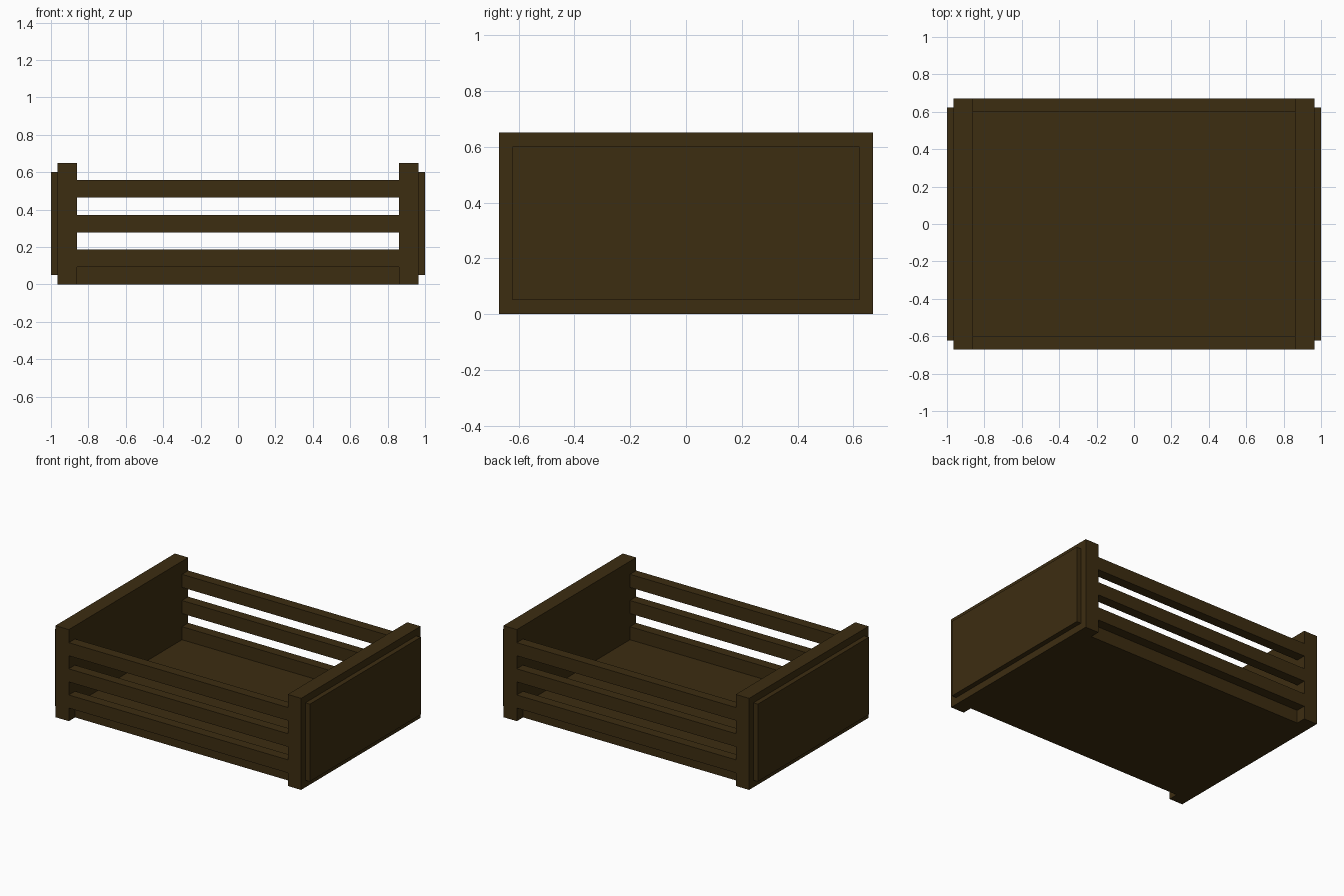
import bpy
import bmesh
from mathutils import Matrix, Vector

if "Cube" in bpy.data.objects:
    bpy.data.objects.remove(bpy.data.objects["Cube"])

wood = bpy.data.materials.new("dark_brown_wood")
wood.diffuse_color = (0.046, 0.026, 0.0055, 1)
wood.use_nodes = True
wood.node_tree.nodes["Principled BSDF"].inputs["Base Color"].default_value = wood.diffuse_color


def box(name, lo, hi):
    """Axis-aligned box between two opposite corners."""
    lo, hi = Vector(lo), Vector(hi)
    bm = bmesh.new()
    place = Matrix.Translation((lo + hi) / 2) @ Matrix.Diagonal((*(hi - lo), 1))
    bmesh.ops.create_cube(bm, size=1, matrix=place)
    mesh = bpy.data.meshes.new(name)
    bm.to_mesh(mesh)
    bm.free()
    mesh.materials.append(wood)
    obj = bpy.data.objects.new(name, mesh)
    bpy.context.collection.objects.link(obj)
    return obj


HEIGHT, HALF_DEPTH = 0.65, 0.67
INNER_X, OUTER_X = 0.86, 0.965
INNER_Y = 0.60
SLAT = HEIGHT / 7          # slats and gaps share one height

# Floor slab between the ends
box("floor", (-INNER_X, -INNER_Y, 0), (INNER_X, INNER_Y, SLAT))

# End walls, each with a raised outer panel
for side, s in (("left", -1), ("right", 1)):
    xs = sorted((s * INNER_X, s * OUTER_X))
    box(side + "_end_wall", (xs[0], -HALF_DEPTH, 0), (xs[1], HALF_DEPTH, HEIGHT))
    xs = sorted((s * OUTER_X, s * 1.0))
    box(side + "_raised_panel", (xs[0], -0.622, 0.05), (xs[1], 0.622, 0.60))

# Three slats along the front and the back
for side, s in (("front", -1), ("back", 1)):
    ys = sorted((s * INNER_Y, s * HALF_DEPTH))
    for i in range(3):
        z = SLAT * (2 * i + 1)
        box(f"{side}_slat_{i + 1}", (-INNER_X, ys[0], z), (INNER_X, ys[1], z + SLAT))
